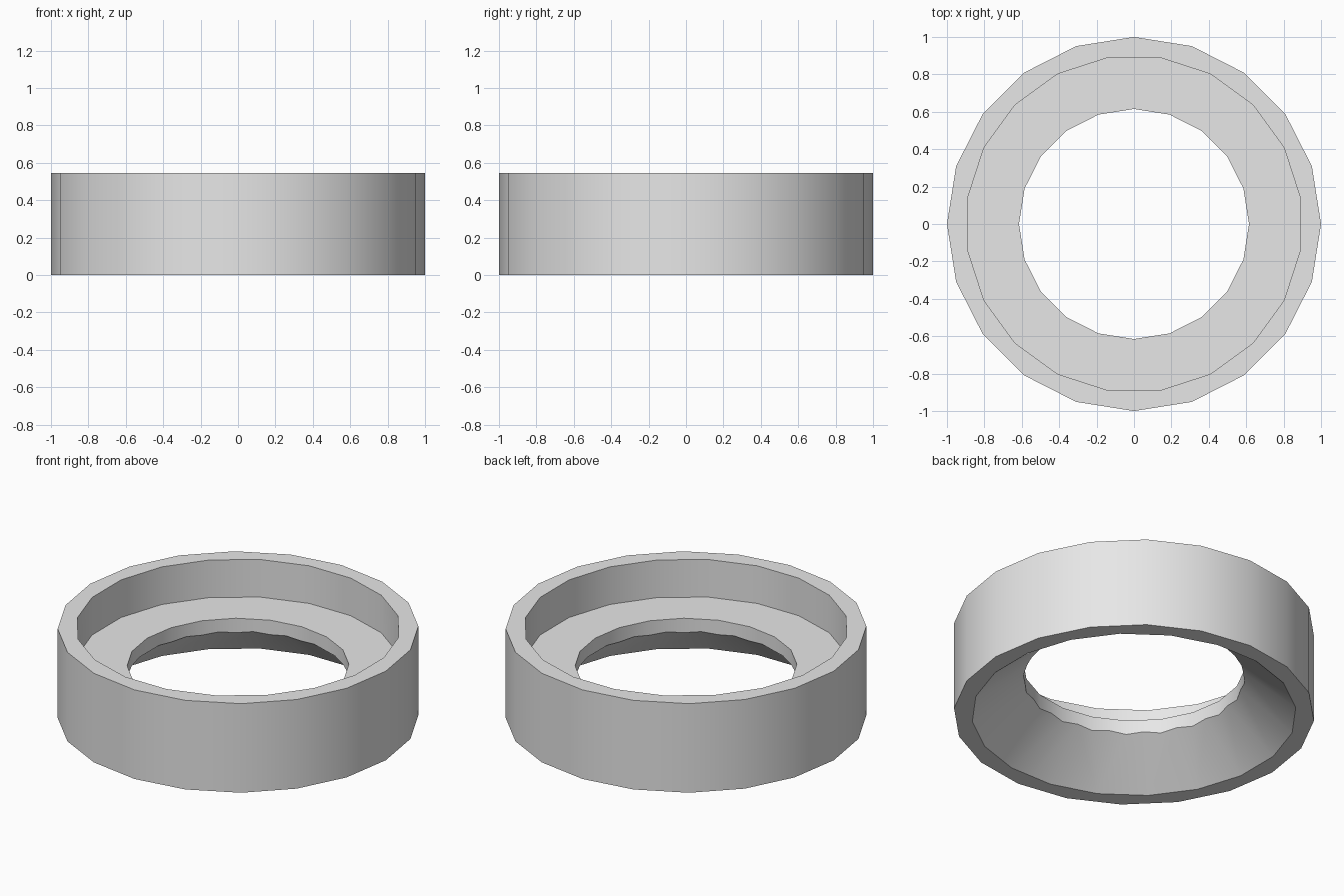
import bpy
import math

SIDES = 20
HEIGHT = 0.545
FLOOR_Z = 0.315      # top of the inner ledge
HALF_STEP = math.pi / SIDES

cube = bpy.data.objects.get("Cube")
if cube:
    bpy.data.objects.remove(cube, do_unlink=True)

grey = bpy.data.materials.new("light_grey")
grey.use_nodes = True
grey.diffuse_color = (0.8, 0.8, 0.8, 1)
grey.node_tree.nodes["Principled BSDF"].inputs["Base Color"].default_value = (0.8, 0.8, 0.8, 1)


def frustum(name, r_bottom, r_top, z0, z1, turn=0.0):
    """Twenty-sided solid between two heights."""
    bpy.ops.mesh.primitive_cone_add(
        vertices=SIDES, radius1=r_bottom, radius2=r_top, depth=z1 - z0,
        location=(0, 0, (z0 + z1) / 2), rotation=(0, 0, turn))
    obj = bpy.context.object
    obj.name = name
    obj.data.materials.append(grey)
    return obj


# Outer body
ring = frustum("ring_body", 1, 1, 0, HEIGHT)

# Cutters: upper recess, through hole, flared underside
slope = (0.9 - 0.615) / 0.233
over = 0.05
cutters = [
    frustum("recess_cutter", 0.9, 0.9, FLOOR_Z, HEIGHT + over, HALF_STEP),
    frustum("hole_cutter", 0.615, 0.615, -over, HEIGHT + over),
    frustum("flare_cutter", 0.9 + slope * over, 0.9 - slope * 0.28, -over, 0.28, HALF_STEP),
]

bpy.ops.object.select_all(action='DESELECT')
ring.select_set(True)
bpy.context.view_layer.objects.active = ring
for cutter in cutters:
    cutter.hide_render = True
    mod = ring.modifiers.new(cutter.name, 'BOOLEAN')
    mod.operation = 'DIFFERENCE'
    mod.solver = 'EXACT'
    mod.object = cutter
    bpy.ops.object.modifier_apply(modifier=mod.name)

for cutter in cutters:
    bpy.data.objects.remove(cutter, do_unlink=True)

# Rounded walls shade smoothly, rims stay sharp
bpy.ops.object.shade_smooth_by_angle(angle=math.radians(30))
